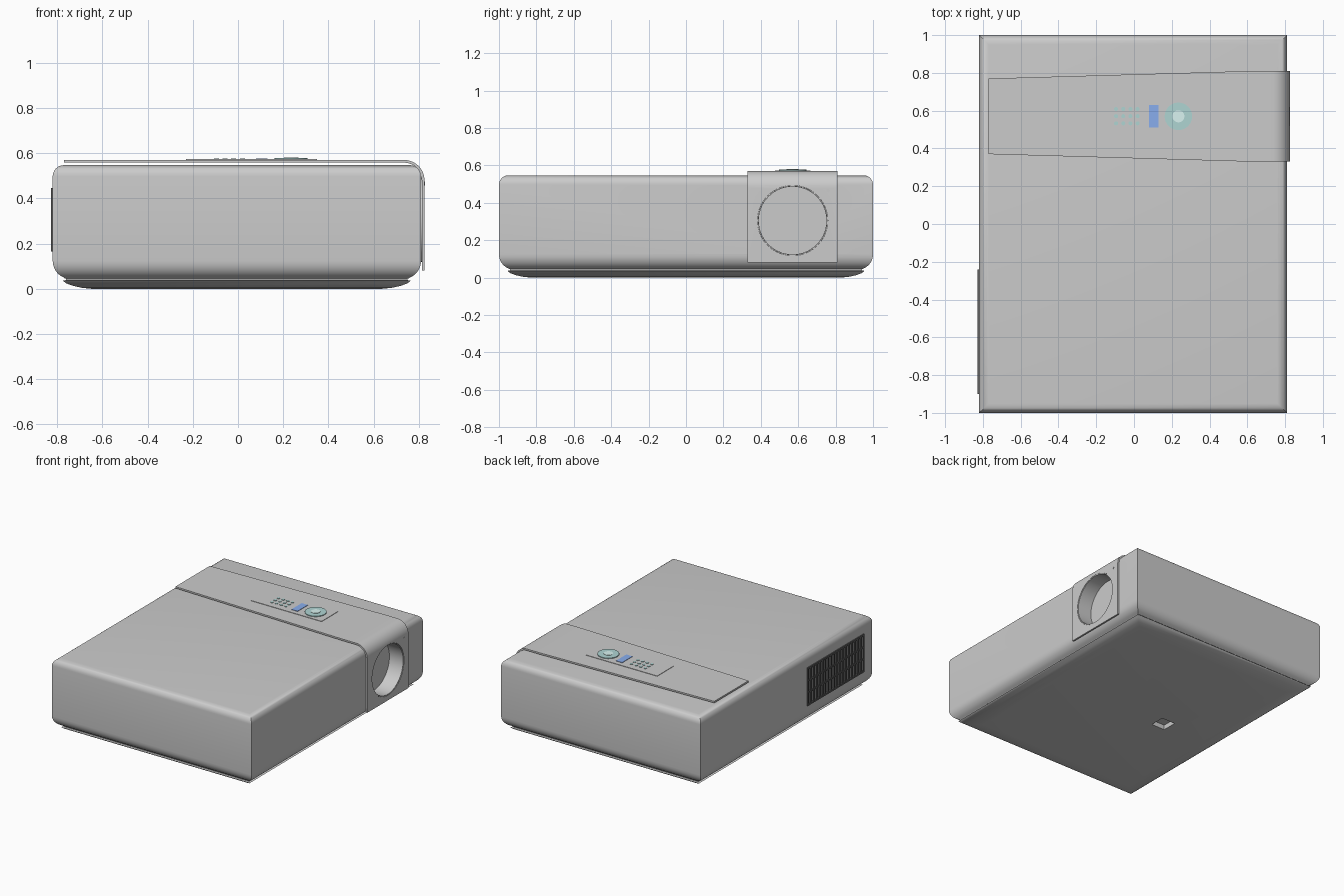
import bpy, bmesh, math
from mathutils import Matrix, Vector

if "Cube" in bpy.data.objects:
    bpy.data.objects.remove(bpy.data.objects["Cube"])

def finish(name, bm, color=None, smooth=True):
    bmesh.ops.recalc_face_normals(bm, faces=bm.faces)
    me = bpy.data.meshes.new(name)
    bm.to_mesh(me)
    bm.free()
    ob = bpy.data.objects.new(name, me)
    bpy.context.collection.objects.link(ob)
    if color:
        m = bpy.data.materials.new(name + "_colour")
        m.diffuse_color = color
        m.use_nodes = True
        m.node_tree.nodes["Principled BSDF"].inputs["Base Color"].default_value = m.diffuse_color
        me.materials.append(m)
    return shade(ob) if smooth else ob

def select(ob):
    bpy.ops.object.select_all(action='DESELECT')
    ob.select_set(True)
    bpy.context.view_layer.objects.active = ob

def shade(ob):
    select(ob)
    bpy.ops.object.shade_smooth_by_angle(angle=math.radians(32))
    return ob

def add_box(bm, x0, x1, y0, y1, z0, z1):
    c = Vector(((x0 + x1) / 2, (y0 + y1) / 2, (z0 + z1) / 2))
    bmesh.ops.create_cube(bm, size=1, matrix=Matrix.Translation(c) @
                          Matrix.Diagonal((x1 - x0, y1 - y0, z1 - z0, 1)))

def box(name, *b, color=None):
    bm = bmesh.new()
    add_box(bm, *b)
    return finish(name, bm, color, False)

def add_cyl(bm, loc, r, depth, n=32, axis='Z'):
    rot = Matrix.Rotation(math.pi / 2, 4, 'Y') if axis == 'X' else Matrix()
    bmesh.ops.create_cone(bm, cap_ends=True, segments=n, radius1=r, radius2=r,
                          depth=depth, matrix=Matrix.Translation(loc) @ rot)

def cyl(name, loc, r, depth, n=32, axis='Z', color=None):
    bm = bmesh.new()
    add_cyl(bm, loc, r, depth, n, axis)
    return finish(name, bm, color)

def cut(ob, *cutters):
    for c in cutters:
        c.hide_render = True
        m = ob.modifiers.new("cut", 'BOOLEAN')
        m.operation, m.solver, m.object = 'DIFFERENCE', 'EXACT', c
    select(ob)
    bpy.ops.object.convert(target='MESH')
    for c in cutters:
        bpy.data.objects.remove(c)
    return shade(ob)

# Stack of mitred rectangles, each given as (inset, z)
def loft(name, profile):
    bm = bmesh.new()
    rings = []
    for d, z in profile:
        rings.append([bm.verts.new(p) for p in (
            (-0.82 + d, -1 + d, z), (0.81 - d, -1 + d, z),
            (0.81 - d, 1 - d, z), (-0.82 + d, 1 - d, z))])
    for a, b in zip(rings, rings[1:]):
        for i in range(4):
            j = (i + 1) % 4
            bm.faces.new((a[i], a[j], b[j], b[i]))
    bm.faces.new(rings[0])
    bm.faces.new(rings[-1])
    return finish(name, bm)

LENS = (0.57, 0.305)

# Main casing with lens well and vent recess
prof = []
for i in range(7):
    t = math.radians(20 + 70 * i / 6)
    prof.append((0.075 * (1 - math.sin(t)), 0.125 - 0.08 * math.cos(t)))
prof.insert(0, (0.055, 0.045))
for i in range(7):
    t = math.pi / 2 * i / 6
    prof.append((0.05 * (1 - math.cos(t)), 0.497 + 0.05 * math.sin(t)))
case = loft("main_casing", prof)
cut(case, cyl("lens_cutter", (0.81, *LENS), 0.188, 0.2, 40, 'X'),
    box("vent_cutter", -0.9, -0.79, -0.89, -0.25, 0.175, 0.435))

# Base tray with a seam groove and a small square socket
tray = loft("base_tray", [(0.17, 0.0), (0.13, 0.004), (0.09, 0.013), (0.06, 0.024),
                          (0.045, 0.036), (0.06, 0.038), (0.06, 0.047)])
cut(tray, box("socket_cutter", -0.345, -0.235, -0.09, 0.02, -0.02, 0.035))

# Tapered band running over the top and down the lens side
path = [(-0.77, 0.57), (0.62, 0.57)]
for i in range(11):
    t = math.pi / 2 * i / 10
    path.append((0.735 + 0.09 * math.sin(t), 0.48 + 0.09 * math.cos(t)))
path.append((0.825, 0.08))
bm = bmesh.new()
rows = []
for x, z in path:
    w = 0.2 + 0.04 * min(1, (x + 0.77) / 1.39)
    rows.append([bm.verts.new((x, 0.57 + s * w, z)) for s in (-1, 1)])
for a, b in zip(rows, rows[1:]):
    bm.faces.new((a[0], b[0], b[1], a[1]))
band = finish("control_band", bm, smooth=False)
if band.data.polygons[0].normal.z < 0:
    band.data.flip_normals()
sol = band.modifiers.new("thickness", 'SOLIDIFY')
sol.thickness, sol.offset = 0.012, -1
cut(band, cyl("band_cutter", (0.81, *LENS), 0.188, 0.2, 40, 'X'))

# Lens sleeve
sleeve = cyl("lens_sleeve", (0.767, *LENS), 0.187, 0.112, 40, 'X')
cut(sleeve, cyl("sleeve_cutter", (0.767, *LENS), 0.181, 0.3, 40, 'X'))

# Indicator beside the lens
cyl("indicator", (0.825, 0.76, 0.465), 0.009, 0.004, 16, 'X')

# Keypad plate, buttons, display and dial
box("keypad_plate", -0.23, 0.35, 0.475, 0.665, 0.567, 0.573)
TEAL, PALE, BLUE = (0.43, 0.66, 0.65, 1), (0.7, 0.9, 0.88, 1), (0.25, 0.42, 0.85, 1)
bm = bmesh.new()
for i in range(4):
    for j in range(3):
        add_cyl(bm, (-0.095 + 0.038 * i, 0.533 + 0.038 * j, 0.574), 0.011, 0.005, 12)
finish("keypad_buttons", bm, TEAL)
box("display_key", 0.08, 0.13, 0.51, 0.63, 0.571, 0.576, color=BLUE)
cyl("dial_ring", (0.235, 0.57, 0.574), 0.073, 0.009, 32, color=TEAL)
cyl("dial_centre", (0.235, 0.57, 0.577), 0.032, 0.007, 24, color=PALE)

# Vent grille: frame, upright slats and cross bars
bm = bmesh.new()
X0, X1 = -0.828, -0.808
for z in (0.165, 0.433):
    add_box(bm, X0, X1, -0.9, -0.24, z, z + 0.012)
for y in (-0.9, -0.252):
    add_box(bm, X0, X1, y, y + 0.012, 0.177, 0.433)
for i in range(1, 19):
    y = -0.894 + 0.648 * i / 19
    add_box(bm, X0 + 0.003, X1, y - 0.007, y + 0.007, 0.177, 0.433)
for k in (1, 2):
    z = 0.177 + 0.256 * k / 3
    add_box(bm, X0 + 0.002, X1, -0.888, -0.252, z - 0.005, z + 0.005)
finish("vent_grille", bm, (0.12, 0.12, 0.12, 1), smooth=False)
